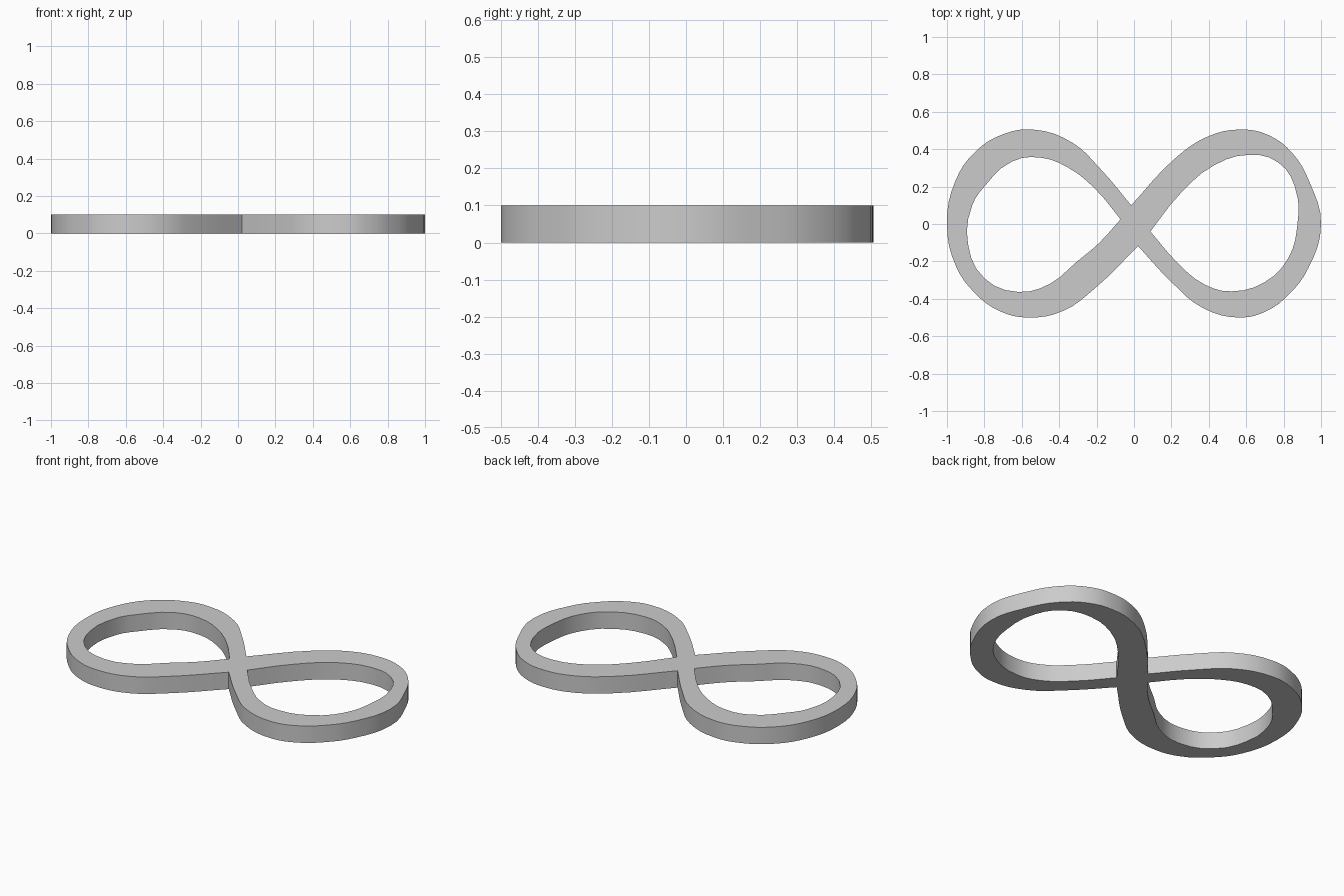
import bpy
import math

if "Cube" in bpy.data.objects:
    bpy.data.objects.remove(bpy.data.objects["Cube"])

HEIGHT = 0.10

# Outer right and left lobes run from the top notch to the bottom notch
TOP_NOTCH = (-0.015, 0.10)
BOTTOM_NOTCH = (0.022, -0.118)
RIGHT_LOBE = [(0.23, 0.36), (0.40, 0.47), (0.57, 0.505), (0.72, 0.475), (0.85, 0.375),
              (0.94, 0.22), (1.0, 0.0), (0.93, -0.24), (0.83, -0.375), (0.71, -0.465),
              (0.57, -0.50), (0.37, -0.45), (0.20, -0.31)]
LEFT_LOBE = [(-0.21, -0.345), (-0.38, -0.465), (-0.57, -0.50), (-0.72, -0.465),
             (-0.85, -0.37), (-0.95, -0.23), (-1.0, 0.0), (-0.955, 0.23), (-0.85, 0.385),
             (-0.70, 0.48), (-0.54, 0.505), (-0.33, 0.435), (-0.18, 0.295)]

# Holes, each starting at its pointed inner end
RIGHT_HOLE = [(0.088, -0.04), (0.25, 0.165), (0.43, 0.315), (0.62, 0.37), (0.77, 0.33),
              (0.86, 0.20), (0.872, -0.02), (0.82, -0.19), (0.70, -0.31), (0.52, -0.36),
              (0.38, -0.325), (0.24, -0.215)]
LEFT_HOLE = [(-0.072, 0.025), (-0.21, 0.19), (-0.35, 0.30), (-0.50, 0.355), (-0.65, 0.335),
             (-0.80, 0.20), (-0.865, 0.10), (-0.887, -0.11), (-0.80, -0.29), (-0.62, -0.363),
             (-0.45, -0.32), (-0.31, -0.205), (-0.19, -0.105)]


def add_outline(curve, points, corners, resolution):
    """Closed smooth outline with sharp points at the given indices."""
    spline = curve.splines.new('BEZIER')
    spline.bezier_points.add(len(points) - 1)
    for i, (bp, (x, y)) in enumerate(zip(spline.bezier_points, points)):
        bp.co = (x, y, 0)
        kind = 'VECTOR' if i in corners else 'AUTO'
        bp.handle_left_type = bp.handle_right_type = kind
    spline.use_cyclic_u = True
    spline.resolution_u = resolution


# Figure-eight band: filled outline with two holes, extruded
curve = bpy.data.curves.new("figure_eight_band", 'CURVE')
curve.dimensions = '2D'
curve.fill_mode = 'BOTH'
curve.extrude = HEIGHT / 2
outer = [TOP_NOTCH] + RIGHT_LOBE + [BOTTOM_NOTCH] + LEFT_LOBE
add_outline(curve, outer, {0, len(RIGHT_LOBE) + 1}, 4)
add_outline(curve, RIGHT_HOLE, {0}, 3)
add_outline(curve, LEFT_HOLE, {0}, 3)

band = bpy.data.objects.new("figure_eight_band", curve)
band.location.z = HEIGHT / 2
bpy.context.collection.objects.link(band)
bpy.context.view_layer.objects.active = band
band.select_set(True)
bpy.ops.object.convert(target='MESH')

# Weld caps to walls and smooth the curved sides
band = bpy.context.object
bpy.ops.object.mode_set(mode='EDIT')
bpy.ops.mesh.select_all(action='SELECT')
bpy.ops.mesh.remove_doubles(threshold=0.0005)
bpy.ops.mesh.normals_make_consistent(inside=False)
bpy.ops.object.mode_set(mode='OBJECT')
bpy.ops.object.shade_smooth_by_angle(angle=math.radians(30))
